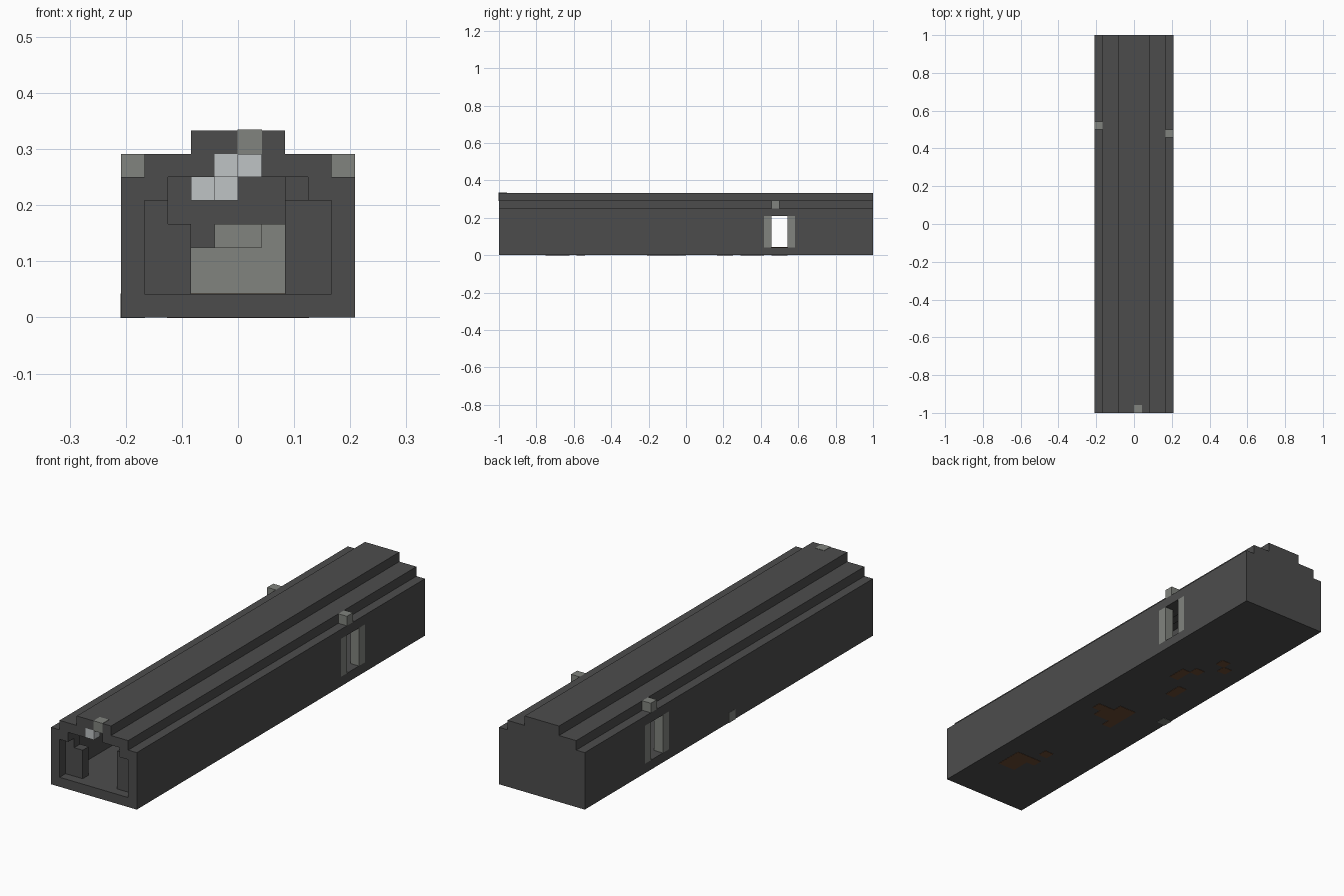
import bpy
import bmesh

U = 1 / 24      # one block
E = 0.03        # tiny overlap for coloured blocks set into the shell, in blocks

if "Cube" in bpy.data.objects:
    bpy.data.objects.remove(bpy.data.objects["Cube"])


def material(name, r, g, b):
    m = bpy.data.materials.new(name)
    m.use_nodes = True
    m.diffuse_color = (r, g, b, 1)
    m.node_tree.nodes["Principled BSDF"].inputs["Base Color"].default_value = (r, g, b, 1)
    return m


dark = material("dark grey", 0.073, 0.073, 0.073)
grey = material("mid grey", 0.22, 0.23, 0.21)
light = material("light grey", 0.52, 0.55, 0.56)
rust = material("rust brown", 0.15, 0.07, 0.033)


def make_object(name, bm, mat):
    bmesh.ops.recalc_face_normals(bm, faces=bm.faces)
    mesh = bpy.data.meshes.new(name)
    bm.to_mesh(mesh)
    bm.free()
    mesh.materials.append(mat)
    ob = bpy.data.objects.new(name, mesh)
    bpy.context.collection.objects.link(ob)
    return ob


def blocks(name, mat, boxes, grow=0):
    """Boxes given as (x0, x1, y0, y1, z0, z1) in block units."""
    bm = bmesh.new()
    for x0, x1, y0, y1, z0, z1 in boxes:
        verts = bmesh.ops.create_cube(bm, size=1)["verts"]
        for v in verts:
            for i, (a, b) in enumerate(((x0, x1), (y0, y1), (z0, z1))):
                v.co[i] = ((a + b) / 2 + v.co[i] * (b - a + 2 * grow)) * U
    return make_object(name, bm, mat)


def extrusion(name, half, y0, y1, mat):
    """Mirror a half profile in x, z and extrude it along y."""
    points = half + [(-x, z) for x, z in reversed(half)]
    bm = bmesh.new()
    face = bm.faces.new([bm.verts.new((x * U, y0 * U, z * U)) for x, z in points])
    moved = bmesh.ops.extrude_face_region(bm, geom=[face])["geom"]
    bmesh.ops.translate(bm, vec=(0, (y1 - y0) * U, 0),
                        verts=[g for g in moved if isinstance(g, bmesh.types.BMVert)])
    return make_object(name, bm, mat)


def cut(target, cutter):
    cutter.hide_render = True
    mod = target.modifiers.new("cut", "BOOLEAN")
    mod.operation = "DIFFERENCE"
    mod.solver = "EXACT"
    mod.object = cutter
    bpy.context.view_layer.objects.active = target
    bpy.ops.object.modifier_apply(modifier=mod.name)
    bpy.data.objects.remove(cutter)


# Stepped hull, hollow, open at the front and closed at the back
hull = extrusion("hull", [(5, 0), (5, 6), (4, 6), (4, 7), (2, 7), (2, 8)], -24, 24, dark)
cut(hull, extrusion("hollow", [(4, 1), (4, 5), (3, 5), (3, 6), (1, 6), (1, 7)], -25, 23, dark))
cut(hull, blocks("doorway_cutter", dark, [(-6, 6, 10, 14, 1, 5)]))

# Pair of sliding door leaves, half open on each side
for name, x in (("left", 4), ("right", -5)):
    blocks(name + "_door_leaves", grey,
           [(x, x + 1, y, y + 1, 1, 5) for y in (10, 13)])

# Broken front wall just inside the opening
blocks("front_wall_right", dark, [(-4, -2, -23, -22, 1, 4), (-4, -3, -23, -22, 4, 5)])
blocks("front_wall_left", dark, [(2, 4, -23, -22, 1, 5), (2, 3, -22, -21, 5, 6)])

# Rear inner door
blocks("rear_door", grey, [(-2, 2, 22, 23, 1, 3), (1, 2, 22, 23, 3, 4)])
blocks("rear_door_window", grey, [(-1, 1, 22.5, 23, 3, 4)])

# Ceiling light pieces
blocks("ceiling_light", light, [(-1, 0, -24, -23, 6, 7), (0, 1, -22, -20, 6, 7),
                                (-2, -1, -19, -18, 5, 6), (-1, 0, -17, -16, 5, 6)])

# Lamps on the side ledges, and blocks set in the roof and the floor edge
blocks("left_lamp", grey, [(4, 5, 11, 12, 6, 7)])
blocks("right_lamp", grey, [(-5, -4, 12, 13, 6, 7)])
blocks("front_lamp", grey, [(0, 1, -24, -23, 7, 8)], E)
blocks("floor_edge_block", grey, [(-5, -4, -1, 0, 0, 1)], E)

# Rust patches through the floor: rows of (x, first y, last y)
patches = [(2, -18, -16), (1, -18, -16), (0, -16, -16), (0, -14, -14),
           (2, -3, -3), (1, -4, -3), (0, -4, -2), (-1, -5, -2),
           (-2, 4, 5), (0, 7, 8), (-1, 9, 9), (-3, 11, 11), (-2, 12, 12)]
blocks("floor_rust", rust, [(x, x + 1, a, b + 1, 0, 1) for x, a, b in patches], E)
